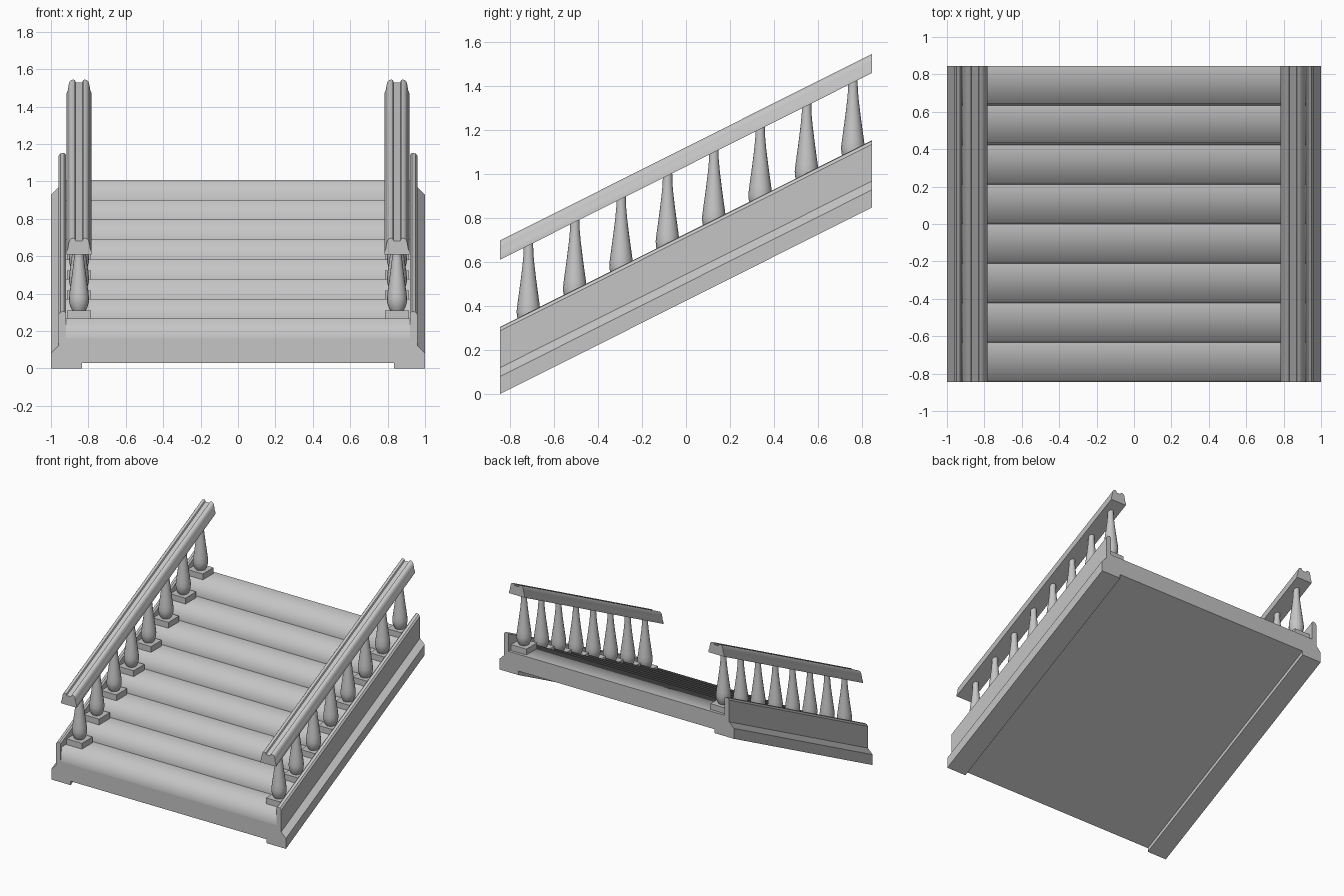
import bpy, bmesh, math
from mathutils import Matrix, Vector

cube = bpy.data.objects.get("Cube")
if cube:
    bpy.data.objects.remove(cube, do_unlink=True)

HALF = 0.845                 # half length of the flight
COUNT = 8                    # number of steps
RUN = 2 * HALF / COUNT
RISE = 0.106
CLIMB = RISE * COUNT         # height gained over the flight
RAIL_X = 0.85                # centre line of the handrail

stone = bpy.data.materials.new("grey_stone")
stone.use_nodes = True
GREY = (0.56, 0.56, 0.56, 1)
stone.diffuse_color = GREY
stone.node_tree.nodes["Principled BSDF"].inputs["Base Color"].default_value = GREY


def finish(bm, name, smooth_angle=None):
    bmesh.ops.recalc_face_normals(bm, faces=bm.faces)
    mesh = bpy.data.meshes.new(name)
    bm.to_mesh(mesh)
    bm.free()
    mesh.materials.append(stone)
    obj = bpy.data.objects.new(name, mesh)
    bpy.context.collection.objects.link(obj)
    if smooth_angle:
        bpy.ops.object.select_all(action="DESELECT")
        obj.select_set(True)
        bpy.context.view_layer.objects.active = obj
        bpy.ops.object.shade_smooth_by_angle(angle=math.radians(smooth_angle))
    return obj


def prism(points, offset):
    """Face through the points, extruded along the offset."""
    bm = bmesh.new()
    face = bm.faces.new([bm.verts.new(p) for p in points])
    new = bmesh.ops.extrude_face_region(bm, geom=[face], use_keep_orig=True)["geom"]
    bmesh.ops.translate(bm, vec=offset,
                        verts=[v for v in new if isinstance(v, bmesh.types.BMVert)])
    return bm


def sloped_bar(profile, name, angle=None):
    """Cross-section in x and z, carried up the slope with upright ends."""
    bm = prism([(x, -HALF, z) for x, z in profile], (0, 2 * HALF, CLIMB))
    return finish(bm, name, angle)


# Steps: saw-tooth side outline with leaning risers and soft nosings
LEAN = 0.01
outline = [(-HALF, 0.03)]
for i in range(COUNT):
    y, z = -HALF + i * RUN, 0.16 + i * RISE
    outline += [(y, z), (y + LEAN, z + RISE)]
outline += [(HALF, 0.16 + CLIMB), (HALF, 0.03 + CLIMB)]
bm = prism([(-0.93, y, z) for y, z in outline], (1.86, 0, 0))
noses = {(round(y, 3), round(z, 3)) for y, z in outline[2:-2:2]}
for face in bm.faces:
    face.smooth = True
for edge in bm.edges:
    edge.smooth = all((round(v.co.y, 3), round(v.co.z, 3)) in noses for v in edge.verts)
finish(bm, "steps")

# Profiles of the side boards and handrails
string_profile = [(0.835, 0), (1, 0), (1, 0.08), (0.96, 0.12), (0.96, 0.287),
                  (0.95, 0.302), (0.93, 0.305), (0.92, 0.295), (0.92, 0.155), (0.835, 0.155)]
half_rail = [(0.066, 0.61), (0.066, 0.625), (0.06, 0.64), (0.056, 0.665),
             (0.052, 0.682), (0.044, 0.693), (0.032, 0.697), (0.022, 0.694), (0.018, 0.682)]
rail_profile = half_rail + [(-x, z) for x, z in reversed(half_rail)]

# Baluster: radius and height above its plinth
baluster = [(0.036, 0), (0.044, 0.015), (0.052, 0.04), (0.054, 0.065), (0.05, 0.1),
            (0.043, 0.15), (0.035, 0.21), (0.027, 0.275), (0.022, 0.33), (0.021, 0.395)]


def make_baluster(x, y, z, name):
    bm = bmesh.new()
    verts = [bm.verts.new((r, 0, h)) for r, h in baluster]
    edges = [bm.edges.new(pair) for pair in zip(verts, verts[1:])]
    bmesh.ops.spin(bm, geom=verts + edges, cent=(0, 0, 0), axis=(0, 0, 1),
                   angle=math.tau, steps=16, use_duplicate=False)
    bmesh.ops.remove_doubles(bm, verts=bm.verts, dist=0.0005)
    bmesh.ops.translate(bm, verts=bm.verts, vec=(x, y, z))
    finish(bm, name, 40)


def make_plinth(x, y, z, name):
    bm = bmesh.new()
    size = Vector((0.13, 0.13, 0.05))
    bmesh.ops.create_cube(bm, size=1, matrix=Matrix.Translation((x, y, z + 0.02)) @
                          Matrix.Diagonal(size).to_4x4())
    finish(bm, name)


# Both sides: board, handrail and one baluster with plinth per step
for side, label in ((1, "left"), (-1, "right")):
    sloped_bar([(side * x, z) for x, z in string_profile], label + "_side_board", 25)
    sloped_bar([(side * RAIL_X + x, z) for x, z in rail_profile], label + "_handrail", 35)
    for i in range(COUNT):
        y = -0.715 + i * RUN * 0.996
        tread = 0.266 + i * RISE
        make_plinth(side * RAIL_X, y, tread, f"{label}_plinth_{i + 1}")
        make_baluster(side * RAIL_X, y, tread + 0.045, f"{label}_baluster_{i + 1}")
